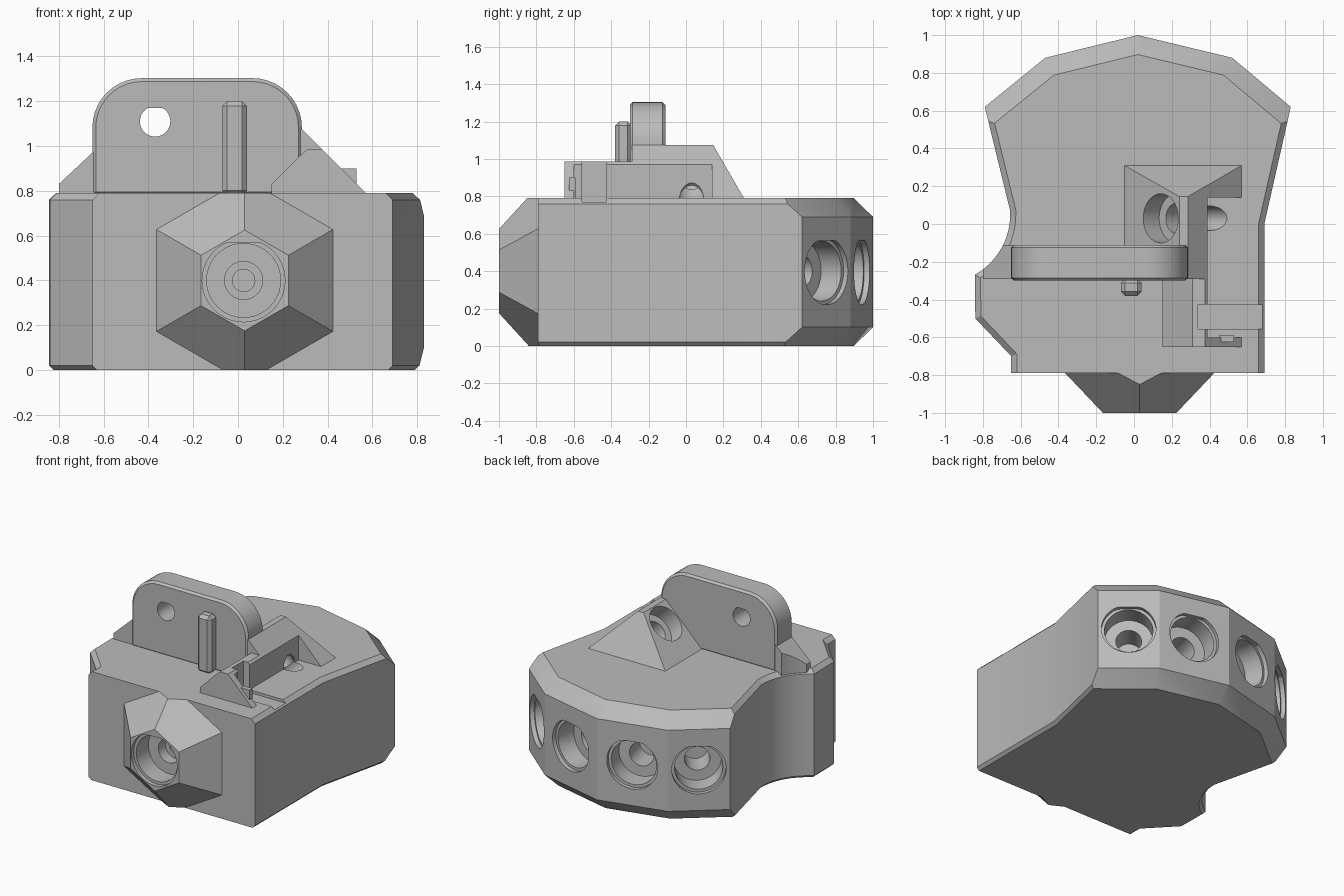
import bpy, bmesh, math
from mathutils import Vector, Matrix

if "Cube" in bpy.data.objects:
    bpy.data.objects.remove(bpy.data.objects["Cube"])

grey = bpy.data.materials.new("plain_grey")
grey.use_nodes = True
colour = (0.5, 0.5, 0.5, 1)
grey.diffuse_color = colour
grey.node_tree.nodes["Principled BSDF"].inputs["Base Color"].default_value = colour


def finish(name, bm):
    bmesh.ops.recalc_face_normals(bm, faces=bm.faces)
    mesh = bpy.data.meshes.new(name)
    bm.to_mesh(mesh)
    bm.free()
    mesh.materials.append(grey)
    obj = bpy.data.objects.new(name, mesh)
    bpy.context.collection.objects.link(obj)
    return obj


def skin(bm, rings):
    """Closed solid through a stack of equal rings."""
    loops = [[bm.verts.new(p) for p in ring] for ring in rings]
    n = len(loops[0])
    for a, b in zip(loops, loops[1:]):
        for i in range(n):
            j = (i + 1) % n
            bm.faces.new((a[i], a[j], b[j], b[i]))
    bm.faces.new(loops[0])
    bm.faces.new(loops[-1])
    return bm


def slab(profile, y0, y1):
    """Front profile (x, z) extruded along y."""
    return skin(bmesh.new(), [[(x, y, z) for x, z in profile] for y in (y0, y1)])


def box(name, x0, x1, y0, y1, z0, z1):
    return finish(name, slab([(x0, z0), (x1, z0), (x1, z1), (x0, z1)], y0, y1))


def trim(bm, point, normal):
    """Slice off everything beyond a plane and cap it."""
    cut = bmesh.ops.bisect_plane(bm, geom=bm.verts[:] + bm.edges[:] + bm.faces[:],
                                 plane_co=point, plane_no=normal, clear_outer=True)
    edges = [e for e in cut["geom_cut"] if isinstance(e, bmesh.types.BMEdge) and e.is_boundary]
    if edges:
        bmesh.ops.contextual_create(bm, geom=edges)


def bore(centre, inward, steps, cap=1.0):
    """Stepped hole cutter; its upper side is flattened at the cap height."""
    profile, depth = [], -0.08
    for r, d in steps:
        profile += [(r, depth), (r, d)]
        depth = d
    turn = Vector(inward).to_track_quat('Z', 'Y').to_matrix()
    angles = [math.tau * i / 40 for i in range(40)]
    rings = [[Vector(centre) + turn @ Vector((r * math.cos(a), min(r * math.sin(a), cap), d))
              for a in angles] for r, d in profile]
    cutter = finish("bore_cutter", skin(bmesh.new(), rings))
    cutter.hide_render = True
    return cutter


def apply(obj, kind, **settings):
    mod = obj.modifiers.new(kind, kind)
    for key, value in settings.items():
        setattr(mod, key, value)
    bpy.context.view_layer.objects.active = obj
    bpy.ops.object.modifier_apply(modifier=mod.name)


def carve(cutter, *targets):
    for t in targets:
        apply(t, 'BOOLEAN', object=cutter, operation='DIFFERENCE', solver='EXACT')
    bpy.data.objects.remove(cutter)


# Main body outline, with a concave arc on its right side
TOP = 0.79
notch, notch_r = Vector((-1.02, 0.05)), 0.365
back = [Vector(p) for p in ((0.83, 0.62), (0.52, 0.88), (0.02, 1), (-0.47, 0.88), (-0.79, 0.62))]
arc = [notch + notch_r * Vector((math.cos(a), math.sin(a)))
       for a in (math.radians(3 - 8 * i) for i in range(9))]
outline = ([Vector((0.69, -0.79)), Vector((0.69, 0))] + back + arc +
           [Vector(p) for p in ((-0.84, -0.5), (-0.65, -0.7), (-0.65, -0.79))])


def inset(points, d):
    """Mitred inset of all sides but the last, the front."""
    n = len(points)
    normals = []
    for i in range(n):
        e = (points[(i + 1) % n] - points[i]).normalized()
        normals.append(Vector((e.y, -e.x)))
    result = []
    for i, p in enumerate(points):
        m = Matrix((normals[i - 1], normals[i]))
        amount = Vector((0 if i == 0 else d, 0 if i == n - 1 else d))
        result.append(p - m.inverted() @ amount)
    return result


def level(d, z):
    return [(p.x, p.y, z) for p in (inset(outline, d) if d else outline)]


bm = skin(bmesh.new(), [level(0.02, 0), level(0, 0.02), level(0, 0.76), level(0.03, TOP)])
facets = []
for a, b in zip(back, back[1:]):
    e = (b - a).normalized()
    facets.append(((a + b) / 2, Vector((e.y, -e.x))))
for mid, n in facets:
    trim(bm, (mid.x, mid.y, 0.69), (n.x, n.y, 1))
    trim(bm, (mid.x, mid.y, 0.1), (n.x, n.y, -1))
body = finish("main_body", bm)

# Six-sided front boss, flattened level with the body
hexagon = [(math.sin(k * math.pi / 3), math.cos(k * math.pi / 3)) for k in range(6)]
bm = skin(bmesh.new(), [[(0.03 + r * s, y, 0.4 + r * c) for s, c in hexagon]
                        for r, y in ((0.455, -0.79), (0.225, -1))])
trim(bm, (0, 0, TOP), (0, 0, 1))
trim(bm, (0, 0, 0), (0, 0, -1))
boss = finish("front_boss", bm)

# Stepped sockets in the boss and in the four back facets
steps = [(0.185, 0.03), (0.165, 0.17), (0.085, 0.25), (0.05, 0.4)]
carve(bore((0.025, -1, 0.4), (0, 1, 0), steps, 0.17), boss, body)
for mid, n in facets:
    carve(bore((mid.x, mid.y, 0.4), (-n.x, -n.y, 0),
               [(0.18, 0.03), (0.16, 0.17), (0.085, 0.35)], 0.165), body)

# Upright mounting plate with round shoulders and a hole
profile = [(-0.65, 0.78), (0.285, 0.78)]
for cx, start in ((0.065, 0), (-0.43, 90)):
    for i in range(11):
        a = math.radians(start + 9 * i)
        profile.append((cx + 0.22 * math.cos(a), 1.083 + 0.22 * math.sin(a)))
plate = finish("mounting_plate", slab(profile, -0.3, -0.11))
apply(plate, 'BEVEL', width=0.015, segments=1, limit_method='ANGLE', angle_limit=math.radians(40))
carve(bore((-0.37, -0.3, 1.11), (0, 1, 0), [(0.068, 0.4)], 0.06), plate)

# Sloped rib beside the plate, following the body's arc
rib = finish("plate_rib", slab([(-0.8, 0.77), (-0.8, 0.83), (-0.64, 0.98), (-0.64, 0.77)], -0.29, -0.11))
carve(bore((notch.x, notch.y, 0.5), (0, 0, 1), [(notch_r, 1)]), rib)

# Chamfered guide post in front of the plate
post = box("guide_post", -0.07, 0.04, -0.38, -0.29, 0.78, 1.2)
apply(post, 'BEVEL', width=0.022, segments=1)

# Tent-shaped housing with a hipped back
bm = slab([(-0.06, 0.78), (0.24, 1.075), (0.285, 1.075), (0.58, 0.78)], -0.29, 0.4)
trim(bm, (0, 0.31, TOP), (0, 0.285, 0.165))
housing = finish("ridge_housing", bm)

# Lower front housing
block = finish("front_housing", slab([(0.15, 0.78), (0.15, 0.83), (0.28, 0.96), (0.31, 0.985),
                                      (0.375, 0.985), (0.58, 0.78)], -0.65, -0.28))

# Long side channel, its wire slot and the angled holes
carve(box("channel_cutter", 0.39, 0.7, -0.6, 0.14, TOP, 1.2), housing, block)
carve(box("slot_cutter", 0.34, 0.72, -0.555, -0.425, 0.77, 1.2), block, body)
carve(bore((0.14, 0.03, 0.98), (1, 0, -1), [(0.13, 0.12), (0.08, 0.3)]), housing, body)
carve(bore((0.43, 0.03, 0.82), (-1, 0, -1), [(0.065, 0.15)]), housing, body)

# Small retaining clip bridging the wire slot
box("wire_clip", 0.45, 0.53, -0.625, -0.59, 0.78, 0.9)

# Crisp edges, smooth round walls
for obj in (body, boss, plate, rib, post, housing, block):
    bpy.ops.object.select_all(action='DESELECT')
    obj.select_set(True)
    bpy.context.view_layer.objects.active = obj
    bpy.ops.object.shade_smooth_by_angle(angle=math.radians(20))
